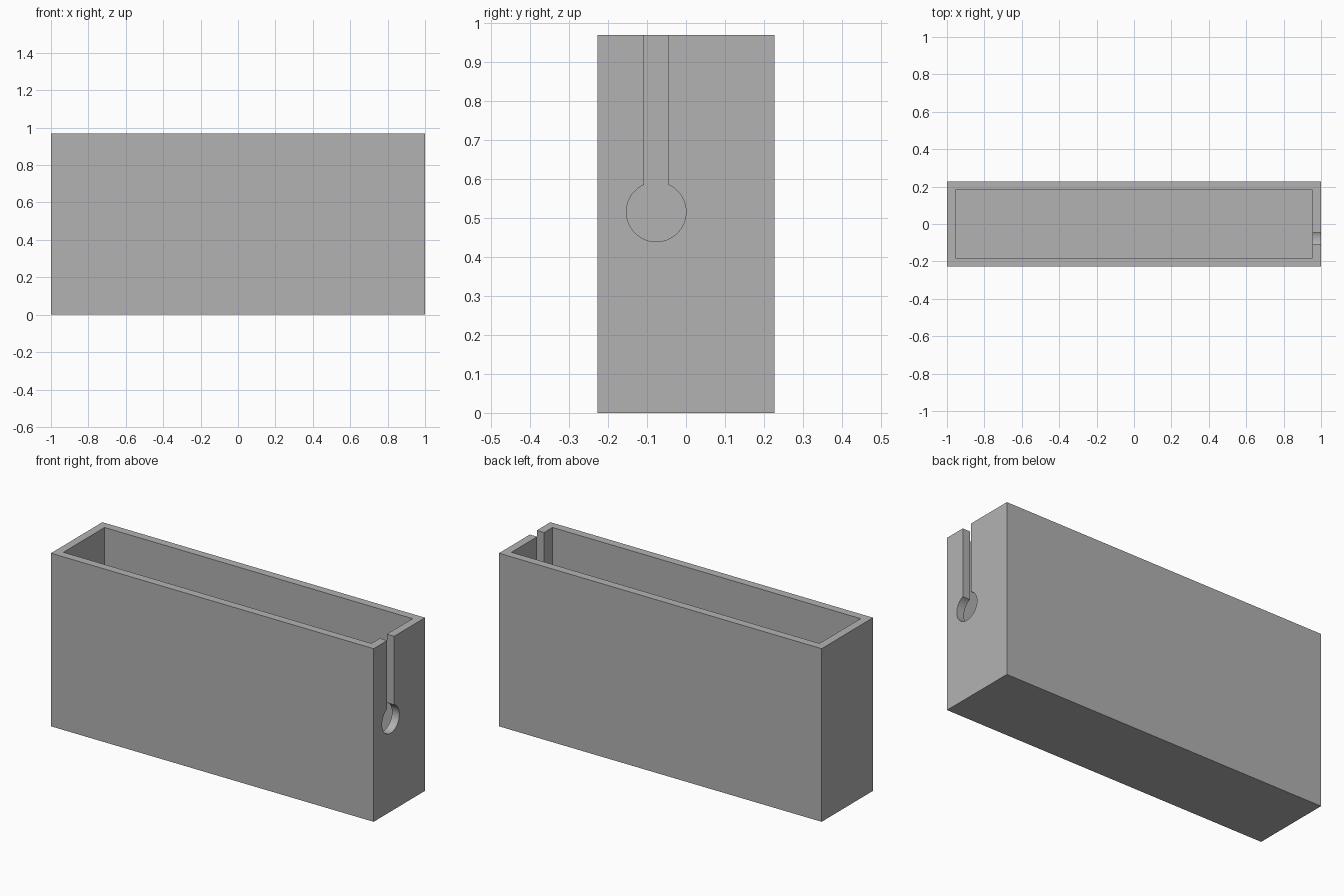
import bpy, bmesh, math
from mathutils import Vector

if "Cube" in bpy.data.objects:
    bpy.data.objects.remove(bpy.data.objects["Cube"])

LENGTH, WIDTH, HEIGHT, WALL = 2.0, 0.4546, 0.97, 0.0455
HOLE_Y, HOLE_Z, HOLE_R, SLOT_HALF = -0.0765, 0.516, 0.0765, 0.031

grey = bpy.data.materials.new("plain grey")
grey.use_nodes = True
colour = (0.448, 0.448, 0.448, 1)
grey.diffuse_color = colour
grey.node_tree.nodes["Principled BSDF"].inputs["Base Color"].default_value = colour


def make_object(name, bm):
    bmesh.ops.recalc_face_normals(bm, faces=bm.faces)
    mesh = bpy.data.meshes.new(name)
    bm.to_mesh(mesh)
    bm.free()
    mesh.materials.append(grey)
    obj = bpy.data.objects.new(name, mesh)
    bpy.context.collection.objects.link(obj)
    return obj


# Open box: inset the top face for the rim, then sink it to the floor
bm = bmesh.new()
bmesh.ops.create_cube(bm, size=1)
bmesh.ops.scale(bm, vec=(LENGTH, WIDTH, HEIGHT), verts=bm.verts)
bmesh.ops.translate(bm, vec=(0, 0, HEIGHT / 2), verts=bm.verts)
top = max(bm.faces, key=lambda f: f.calc_center_median().z)
bmesh.ops.inset_region(bm, faces=[top], thickness=WALL, use_even_offset=True)
floor = bmesh.ops.extrude_discrete_faces(bm, faces=[top])["faces"][0]
bmesh.ops.translate(bm, vec=(0, 0, WALL - HEIGHT), verts=floor.verts)
box = make_object("open_box", bm)

# Keyhole cutter: round hole with a slot running out through the rim
bm = bmesh.new()
STEPS = 64
gap = math.asin(SLOT_HALF / HOLE_R)
outline = [(SLOT_HALF, HEIGHT + 0.1 - HOLE_Z), (-SLOT_HALF, HEIGHT + 0.1 - HOLE_Z)]
for i in range(STEPS + 1):
    a = math.pi / 2 + gap + i * (math.tau - 2 * gap) / STEPS
    outline.append((HOLE_R * math.cos(a), HOLE_R * math.sin(a)))
face = bm.faces.new([bm.verts.new((LENGTH / 2 - 2 * WALL, HOLE_Y + y, HOLE_Z + z))
                     for y, z in outline])
side = bmesh.ops.extrude_face_region(bm, geom=[face])["geom"]
bmesh.ops.translate(bm, vec=Vector((4 * WALL, 0, 0)),
                    verts=[v for v in side if isinstance(v, bmesh.types.BMVert)])
cutter = make_object("keyhole_cutter", bm)

# Cut the keyhole through the end wall
cut = box.modifiers.new("keyhole", "BOOLEAN")
cut.operation = "DIFFERENCE"
cut.solver = "EXACT"
cut.object = cutter
bpy.context.view_layer.objects.active = box
for obj in bpy.context.selected_objects:
    obj.select_set(False)
box.select_set(True)
bpy.ops.object.modifier_apply(modifier=cut.name)
bpy.data.objects.remove(cutter)
bpy.ops.object.shade_smooth_by_angle(angle=math.radians(30))
